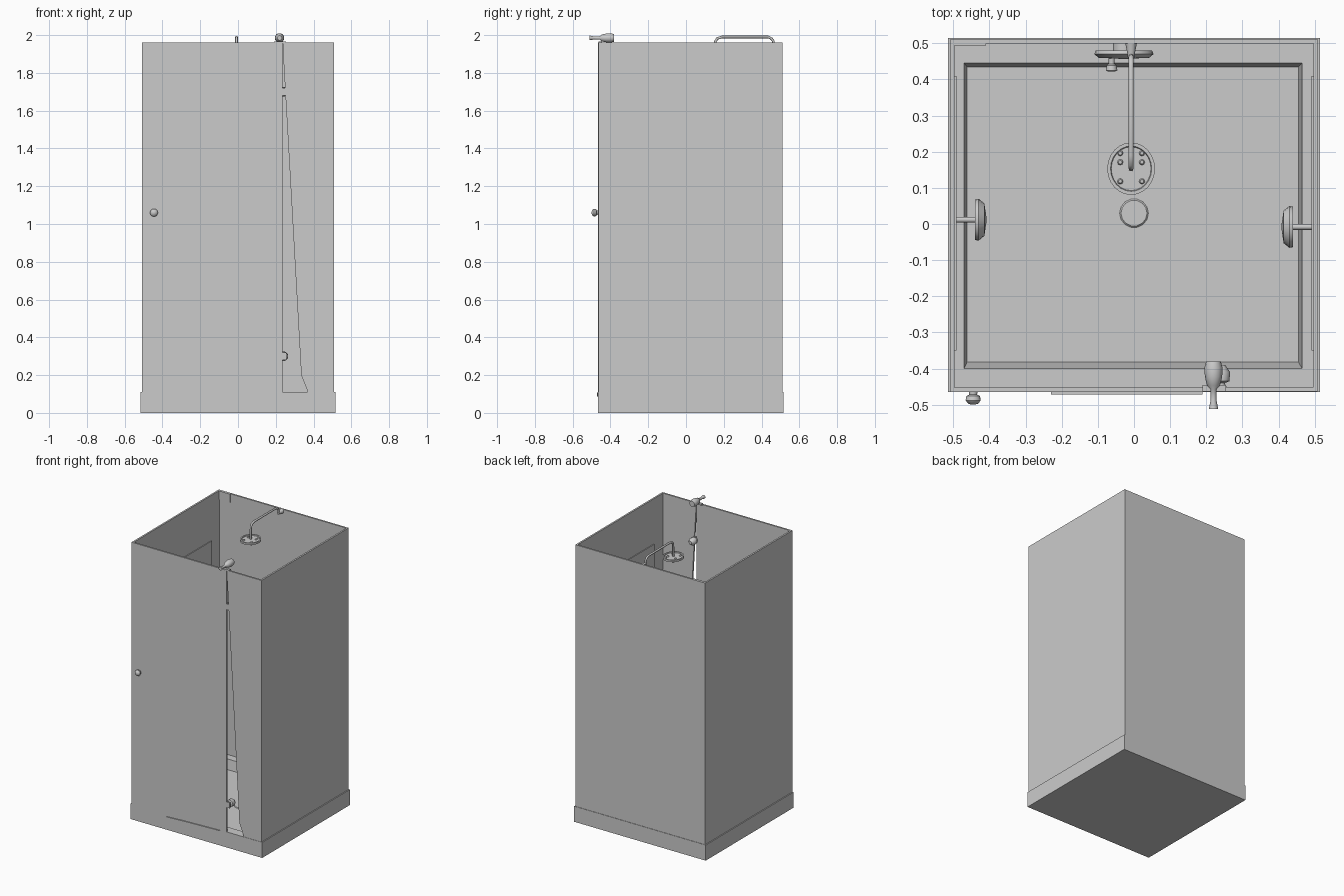
import bpy, bmesh, math
from mathutils import Vector, Matrix

if "Cube" in bpy.data.objects:
    bpy.data.objects.remove(bpy.data.objects["Cube"])


def finish(name, bm, smooth=False):
    bmesh.ops.recalc_face_normals(bm, faces=bm.faces)
    me = bpy.data.meshes.new(name)
    bm.to_mesh(me)
    bm.free()
    ob = bpy.data.objects.new(name, me)
    bpy.context.collection.objects.link(ob)
    if smooth:
        bpy.ops.object.select_all(action='DESELECT')
        ob.select_set(True)
        bpy.context.view_layer.objects.active = ob
        bpy.ops.object.shade_smooth_by_angle(angle=math.radians(40))
    return ob


def box(name, lo, hi):
    lo, hi = Vector(lo), Vector(hi)
    bm = bmesh.new()
    bmesh.ops.create_cube(bm, size=1, matrix=Matrix.Translation((lo + hi) / 2)
                          @ Matrix.Diagonal((*(hi - lo), 1)))
    return finish(name, bm)


def lathe(name, start, axis, profile, sides=14, stretch=1.0):
    """Round part: profile of (distance along axis, radius)."""
    m = Matrix.Translation(start) @ Vector(axis).to_track_quat('Z', 'Y').to_matrix().to_4x4()
    bm = bmesh.new()
    rings = []
    for d, r in profile:
        rings.append([bm.verts.new(m @ Vector((r * math.cos(t), r * stretch * math.sin(t), d)))
                      for t in (2 * math.pi * i / sides for i in range(sides))])
    for a, b in zip(rings, rings[1:]):
        for i in range(sides):
            j = (i + 1) % sides
            bm.faces.new((a[i], a[j], b[j], b[i]))
    bm.faces.new(rings[0])
    bm.faces.new(rings[-1])
    return finish(name, bm, True)


def panel(name, outline, y0, y1):
    """Extrude an x-z outline along y."""
    bm = bmesh.new()
    f = bm.faces.new([bm.verts.new((x, y0, z)) for x, z in outline])
    ext = bmesh.ops.extrude_face_region(bm, geom=[f])['geom']
    bmesh.ops.translate(bm, vec=(0, y1 - y0, 0),
                        verts=[v for v in ext if isinstance(v, bmesh.types.BMVert)])
    return finish(name, bm)


# Tray: outer block with a recessed floor, built as stacked rectangles
bm = bmesh.new()
levels = [(-.515, .515, -.465, .515, 0), (-.515, .515, -.465, .515, .11),
          (-.47, .465, -.40, .445, .11), (-.462, .455, -.382, .435, .04)]
loops = [[bm.verts.new(p) for p in ((a, c, z), (b, c, z), (b, d, z), (a, d, z))]
         for a, b, c, d, z in levels]
for p, q in zip(loops, loops[1:]):
    for i in range(4):
        j = (i + 1) % 4
        bm.faces.new((p[i], p[j], q[j], q[i]))
bm.faces.new(loops[0])
bm.faces.new(loops[-1])
finish("shower_tray", bm)
lathe("drain", (0, .03, .04), (0, 0, 1), [(0, .04), (.004, .036)])

# Walls, with thin raised panels inside
for s, side in ((-1, "left"), (1, "right")):
    xs = sorted((s * .508, s * .496))
    box(side + "_wall", (xs[0], -.46, .11), (xs[1], .512, 1.96))
    xs = sorted((s * .496, s * .491))
    box(side + "_inner_panel", (xs[0], -.35, .35), (xs[1], .41, 1.64))
box("back_wall", (-.508, .50, .11), (.508, .512, 1.96))
box("back_corner_tab", (-.496, .494, 1.90), (-.41, .50, 1.96))

# Front: door, fixed panel with slanted edge leaving a tapering gap
panel("door", [(-.508, .11), (.235, .11), (.235, 1.96), (-.508, 1.96)], -.465, -.453)
panel("front_fixed_panel", [(.37, .11), (.508, .11), (.508, 1.96), (.238, 1.96),
                            (.238, 1.92), (.335, .20)], -.463, -.451)
panel("door_sill", [(-.23, .094), (-.09, .088), (.19, .108), (-.10, .10)], -.472, -.462)

# Door knob
lathe("door_knob", (-.445, -.46, 1.06), (0, -1, 0),
      [(0, .012), (.012, .011), (.016, .019), (.028, .021), (.037, .014), (.04, .004)])

# Hinge knobs down the door edge
for i, z in enumerate((.30, 1.70)):
    lathe(f"hinge_knob_{i}", (.24, -.455, z), (0, 1, 0),
          [(0, .014), (.015, .012), (.02, .024), (.045, .026), (.065, .012)])
    box(f"hinge_plate_{i}", (.235, -.462, z - .02), (.258, -.45, z + .02))

# Top latch with a flared stem to the front
lathe("top_latch", (.22, -.512, 1.985), (0, 1, 0),
      [(0, .013), (.025, .008), (.055, .009), (.065, .018), (.09, .024), (.115, .025), (.132, .02)])
box("latch_foot", (.19, -.463, 1.955), (.255, -.445, 1.966))

# Shower pipe: bent tube from the back wall to the head
curve = bpy.data.curves.new("shower_pipe", 'CURVE')
curve.dimensions = '3D'
curve.bevel_depth = .007
curve.bevel_resolution = 2
curve.use_fill_caps = True
path = [(.465, 1.94), (.462, 1.968), (.452, 1.982), (.435, 1.99), (.19, 1.99),
        (.165, 1.982), (.155, 1.965), (.153, 1.88)]
sp = curve.splines.new('POLY')
sp.points.add(len(path) - 1)
for p, (y, z) in zip(sp.points, path):
    p.co = (-.008, y, z, 1)
pipe = bpy.data.objects.new("shower_pipe", curve)
bpy.context.collection.objects.link(pipe)
lathe("pipe_wall_mount", (-.008, .50, 1.945), (0, -1, 0), [(0, .016), (.03, .01), (.042, .009)])

# Shower head: oval disc with a raised rim and six nubs
lathe("shower_head", (-.008, .153, 1.865), (0, 0, 1),
      [(0, .055), (.005, .066), (.018, .066), (.018, .057), (.012, .055), (.012, .002)], 24, 1.1)
for sx in (-1, 1):
    for dy in (-.035, .018, .043):
        lathe("head_nub", (-.008 + sx * .03, .153 + dy, 1.858), (0, 0, 1),
              [(0, .006), (.003, .008), (.021, .008), (.025, .005)], 8)

# Round body jets on the side walls
for s, y, side in ((-1, .012, "left"), (1, -.008, "right")):
    lathe(side + "_jet", (s * .492, y, 1.1), (-s, 0, 0),
          [(0, .008), (.06, .008), (.052, .056), (.062, .058), (.078, .045), (.084, .005)], 20)

# Mixer on the back wall with a small lever
lathe("mixer_plate", (-.028, .50, 1.0), (0, -1, 0),
      [(0, .03), (.02, .03), (.02, .078), (.03, .082), (.04, .07), (.043, .01)], 20)
lathe("mixer_lever", (-.062, .465, 1.0), (0, -1, 0),
      [(0, .009), (.022, .008), (.026, .014), (.04, .016), (.043, .01)], 10)
